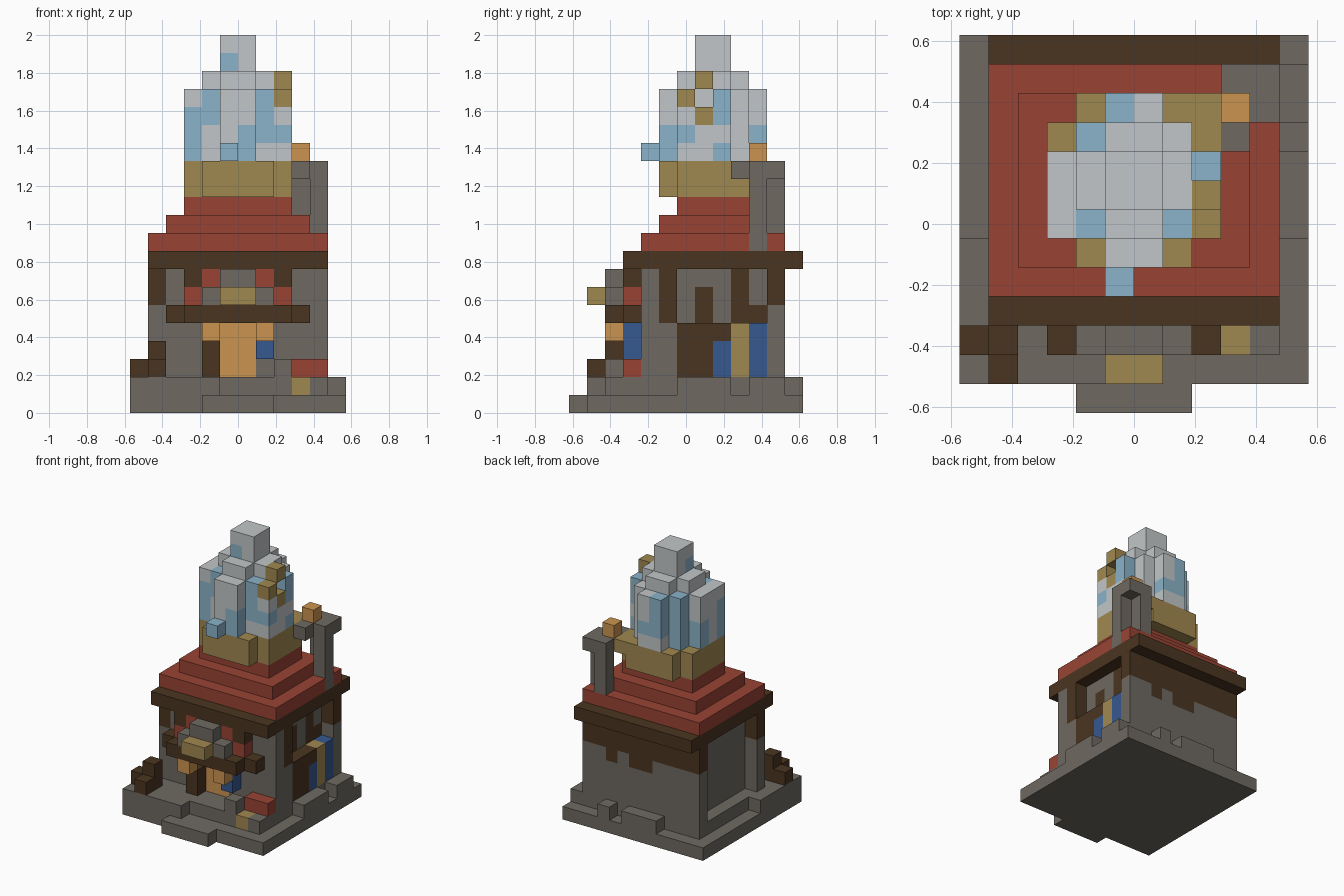
import bpy, bmesh
from mathutils import Vector

if "Cube" in bpy.data.objects:
    bpy.data.objects.remove(bpy.data.objects["Cube"])

U = 2 / 21  # block size
COLOURS = {"stone": "6E6961", "dark_wood": "4A3520", "roof_red": "994434", "straw": "A08850",
           "lamp_orange": "CB9450", "cloth_blue": "36588F", "crystal_white": "C2C6C8",
           "crystal_blue": "8AB3CA"}


def linear(h):
    c = int(h, 16) / 255
    return c / 12.92 if c <= 0.04045 else ((c + 0.055) / 1.055) ** 2.4


mats = {}
for name, h in COLOURS.items():
    mats[name] = bpy.data.materials.new(name)
    mats[name].diffuse_color = (linear(h[:2]), linear(h[2:4]), linear(h[4:]), 1)

S, D, R, G, O, B, W, L = COLOURS
grid = {}  # block -> (part, colour)


def box(part, col, x0, x1, y0, y1, z0, z1):
    for x in range(x0, x1):
        for y in range(y0, y1):
            for z in range(z0, z1):
                grid[x, y, z] = (part, col)


def both(part, col, x0, x1, *rest):
    box(part, col, x0, x1, *rest)
    box(part, col, -x1, -x0, *rest)


def paint(col, x0, x1, y0, y1, z0, z1):
    for k in list(grid):
        if x0 <= k[0] < x1 and y0 <= k[1] < y1 and z0 <= k[2] < z1:
            grid[k] = (grid[k][0], col)


# Stone base, step and broken upper paving
box("base", S, -6, 6, 1, 13, 0, 1)
box("base", S, -2, 2, 0, 1, 0, 1)
box("paving", S, -5, 5, 2, 12, 1, 2)
box("paving", S, -6, -1, 1, 2, 1, 2)
box("paving", S, -6, -5, 2, 6, 1, 2)
for y0, y1 in ((6, 9), (10, 12)):
    box("paving", S, 5, 6, y0, y1, 1, 2)
for x0, x1 in ((-2, 1), (2, 3)):
    box("paving", S, x0, x1, 12, 13, 1, 2)
paint(G, 3, 4, 2, 3, 1, 2)

# House walls with corner posts and recessed sides
box("walls", S, -4, 4, 4, 12, 2, 8)
for y in (4, 11):
    both("walls", S, 4, 5, y, y + 1, 2, 8)
paint(D, -5, -4, 4, 5, 6, 8)
# Ragged timber band on the back
for x, low in zip(range(-5, 5), (6, 6, 6, 6, 5, 5, 6, 5, 6, 6)):
    paint(D, x, x + 1, 11, 12, low, 8)
# Timber framing on the right wall
box("side_post", S, 4, 5, 5, 6, 2, 5)
box("side_post", D, 4, 5, 5, 6, 5, 8)
paint(D, 3, 4, 7, 8, 5, 7)
paint(D, 3, 4, 9, 10, 5, 8)
paint(D, 3, 4, 10, 11, 5, 6)

# Market stall on the right
box("stall", D, 4, 5, 6, 9, 2, 5)
paint(B, 4, 5, 8, 9, 2, 4)
box("stall", G, 4, 5, 9, 10, 2, 5)
box("stall", B, 4, 5, 10, 11, 2, 5)

# Doorway with posts, lamps and banner
paint(O, -1, 1, 4, 5, 2, 5)
box("door_post", D, -2, -1, 3, 4, 2, 4)
box("banner", B, 1, 2, 3, 4, 3, 5)
both("lamp", O, 1, 2, 2, 3, 4, 5)

# Balcony, red arch and sign
box("balcony", D, -4, 4, 3, 4, 5, 6)
box("balcony", D, -3, 3, 2, 3, 5, 6)
both("arch", R, 2, 3, 3, 4, 6, 7)
both("arch", R, 1, 2, 3, 4, 7, 8)
both("arch_bracket", D, 2, 3, 3, 4, 7, 8)
both("awning", S, 1, 2, 2, 3, 6, 7)
box("awning", S, -1, 1, 2, 4, 7, 8)
box("sign", G, -1, 1, 1, 2, 6, 7)

# Crates in the yard
box("wood_crates", D, -6, -4, 2, 3, 2, 3)
box("wood_crates", D, -5, -4, 1, 2, 2, 3)
box("wood_crates", D, -5, -4, 2, 3, 3, 4)
box("red_crate", R, 3, 5, 3, 4, 2, 3)
box("stone_block", S, 2, 3, 2, 3, 2, 3)

# Eaves and stepped roof
box("eaves", D, -5, 5, 3, 13, 8, 9)
for i in range(3):
    box("roof", R, i - 5, 5 - i, 4 + i, 12 - i, 9 + i, 10 + i)

# Chimney
box("chimney", S, 4, 5, 10, 11, 9, 14)
box("chimney", S, 3, 4, 11, 12, 10, 14)
box("chimney", S, 3, 5, 10, 12, 13, 14)
box("chimney", S, 3, 4, 9, 10, 13, 14)
box("chimney_flame", O, 3, 4, 10, 11, 14, 15)

# Round straw collar under the crystal
box("collar", G, -3, 3, 6, 10, 12, 14)
box("collar", G, -2, 2, 5, 11, 12, 14)
box("collar", G, 2, 3, 10, 11, 13, 14)

# Crystal cluster
box("crystal", W, -2, 2, 6, 10, 14, 18)
box("crystal", W, -1, 1, 6, 10, 18, 19)
box("crystal", W, -2, 2, 7, 9, 18, 19)
box("crystal", W, -1, 1, 7, 9, 19, 21)
box("crystal", W, -1, 1, 5, 6, 14, 18)
box("crystal", W, -1, 1, 10, 11, 14, 18)
box("crystal", W, -3, -2, 6, 9, 14, 18)
box("crystal", W, 2, 3, 6, 9, 14, 17)
box("crystal", L, 2, 3, 8, 9, 16, 18)
box("crystal", L, -1, 0, 4, 5, 14, 15)
# Blue patches
paint(L, -1, 0, 7, 8, 19, 20)
paint(L, -3, -2, 6, 7, 14, 17)
paint(L, -2, -1, 6, 7, 16, 18)
paint(L, 1, 2, 6, 7, 15, 18)
paint(L, 0, 1, 5, 6, 14, 16)
paint(L, 2, 3, 6, 7, 15, 16)
paint(L, 2, 3, 8, 9, 14, 15)
paint(L, -2, -1, 9, 10, 14, 18)
paint(L, -1, 0, 10, 11, 15, 18)
paint(L, 0, 1, 10, 11, 15, 16)
paint(L, -3, -2, 8, 9, 14, 16)
# Winding straw vine
box("vine", G, 2, 3, 7, 8, 16, 17)
box("vine", G, 2, 3, 6, 7, 17, 18)
box("vine", G, 2, 3, 7, 8, 18, 19)

# Turn every part into a mesh of its exposed faces
for part in sorted({p for p, c in grid.values()}):
    cells = {k: c for k, (p, c) in grid.items() if p == part}
    cols = sorted(set(cells.values()))
    bm = bmesh.new()
    for k, col in cells.items():
        for axis in range(3):
            for sign in (-1, 1):
                n = [0, 0, 0]
                n[axis] = sign
                if tuple(k[i] + n[i] for i in range(3)) in grid:
                    continue
                a, b = Vector((0, 0, 0)), Vector((0, 0, 0))
                a[(axis + 1) % 3] = b[(axis + 2) % 3] = 0.5
                mid = Vector(k) + Vector((0.5, 0.5, 0.5)) + Vector(n) * 0.5
                ring = [mid - a - b, mid + a - b, mid + a + b, mid - a + b][::sign]
                f = bm.faces.new([bm.verts.new((v - Vector((0, 6.5, 0))) * U) for v in ring])
                f.material_index = cols.index(col)
    bmesh.ops.remove_doubles(bm, verts=bm.verts, dist=1e-4)
    bmesh.ops.dissolve_limit(bm, angle_limit=0.02, verts=bm.verts, edges=bm.edges,
                             delimit={'MATERIAL'})
    me = bpy.data.meshes.new(part)
    bm.to_mesh(me)
    bm.free()
    for c in cols:
        me.materials.append(mats[c])
    bpy.context.collection.objects.link(bpy.data.objects.new(part, me))

for m in bpy.data.materials:
    if m.users and not m.is_grease_pencil:
        m.use_nodes = True
        m.node_tree.nodes["Principled BSDF"].inputs["Base Color"].default_value = m.diffuse_color
